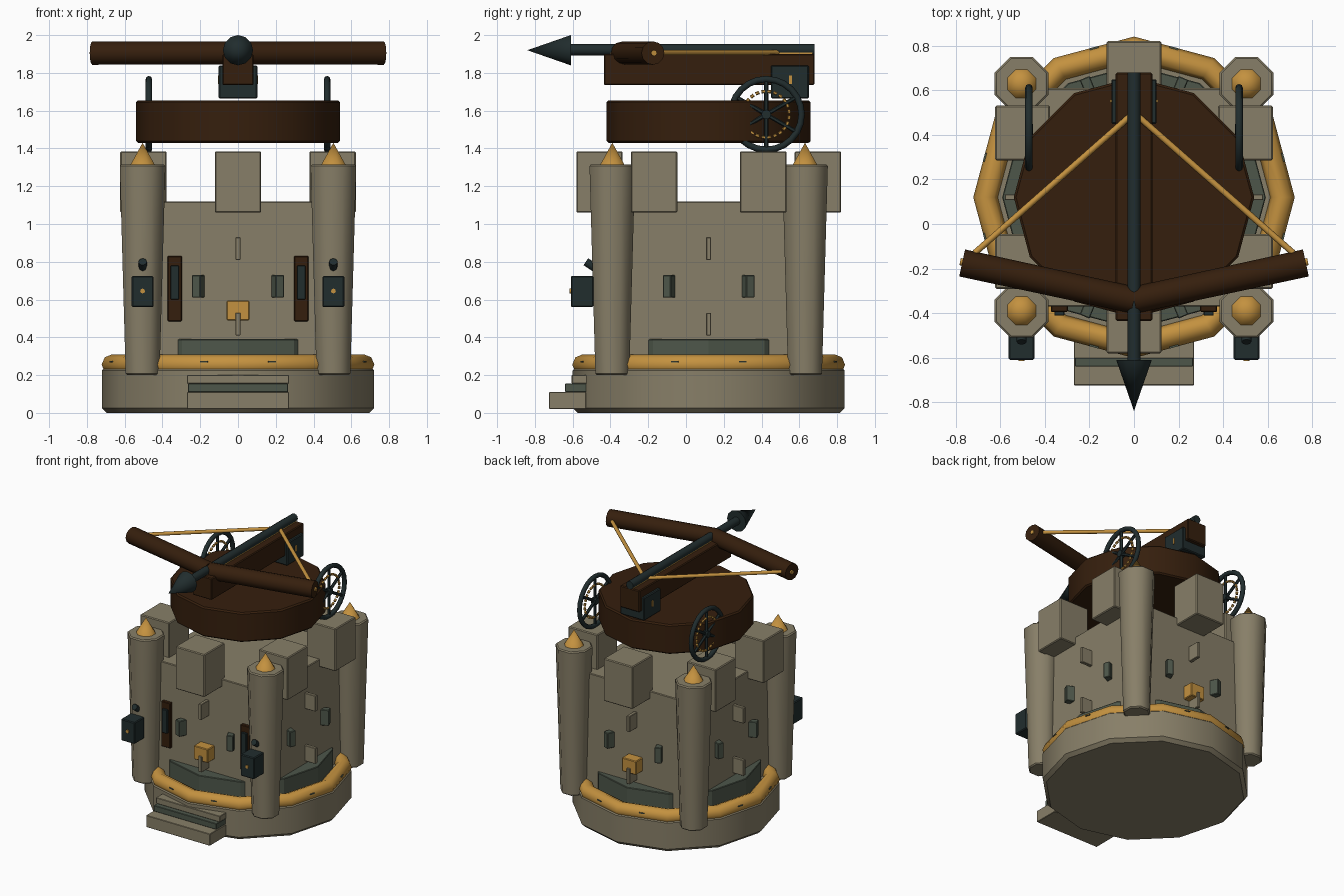
import bpy, bmesh, math
from mathutils import Vector, Matrix

if "Cube" in bpy.data.objects:
    bpy.data.objects.remove(bpy.data.objects["Cube"])

CY = 0.12  # tower axis in y


def material(name, r, g, b):
    m = bpy.data.materials.new(name)
    m.diffuse_color = (r, g, b, 1)
    m.use_nodes = True
    m.node_tree.nodes["Principled BSDF"].inputs["Base Color"].default_value = m.diffuse_color
    return m


STONE = material("stone", 0.245, 0.212, 0.138)
SLATE = material("slate", 0.075, 0.094, 0.068)
WOOD = material("dark wood", 0.036, 0.0135, 0.004)
GOLD = material("gold", 0.55, 0.285, 0.05)
IRON = material("iron", 0.015, 0.026, 0.027)


def finish(bm, name, mat, smooth=0, bevel=0):
    bmesh.ops.recalc_face_normals(bm, faces=bm.faces)
    me = bpy.data.meshes.new(name)
    bm.to_mesh(me)
    bm.free()
    me.materials.append(mat)
    ob = bpy.data.objects.new(name, me)
    bpy.context.collection.objects.link(ob)
    if smooth:
        bpy.ops.object.select_all(action='DESELECT')
        ob.select_set(True)
        bpy.context.view_layer.objects.active = ob
        bpy.ops.object.shade_smooth_by_angle(angle=math.radians(smooth))
    if bevel:
        mod = ob.modifiers.new("bevel", 'BEVEL')
        mod.width = bevel
        mod.segments = 1
        mod.limit_method = 'ANGLE'
        mod.angle_limit = math.radians(60)
    return ob


def box(name, mat, x, y, z, bevel=0.006, turn=None):
    """Box from (min, max) pairs; turn spins it about the tower axis."""
    bm = bmesh.new()
    bmesh.ops.create_cube(bm, size=1)
    for v in bm.verts:
        v.co = [a + (b - a) * (c + 0.5) for (a, b), c in zip((x, y, z), v.co)]
    if turn is not None:
        bmesh.ops.rotate(bm, verts=bm.verts, cent=(0, CY, 0),
                         matrix=Matrix.Rotation(turn, 3, 'Z'))
    return finish(bm, name, mat, 0, bevel)


def rod(name, mat, p0, p1, r0, r1, sides=12, spin=0, smooth=50, bevel=0):
    p0, p1 = Vector(p0), Vector(p1)
    d = p1 - p0
    bm = bmesh.new()
    bmesh.ops.create_cone(bm, cap_ends=True, segments=sides, radius1=r0,
                          radius2=r1, depth=d.length)
    m = (Matrix.Translation((p0 + p1) / 2) @ d.to_track_quat('Z', 'Y').to_matrix().to_4x4()
         @ Matrix.Rotation(spin, 4, 'Z'))
    bmesh.ops.transform(bm, verts=bm.verts, matrix=m)
    return finish(bm, name, mat, smooth, bevel)


def ring(name, mat, centre, major, minor, seg, sides, axis='Z', smooth=50):
    bm = bmesh.new()
    loops = []
    for i in range(seg):
        a = 2 * math.pi * i / seg
        loop = []
        for j in range(sides):
            b = 2 * math.pi * j / sides
            r, h = major + minor * math.cos(b), minor * math.sin(b)
            co = (r * math.cos(a), r * math.sin(a), h)
            if axis == 'X':
                co = (co[2], co[0], co[1])
            loop.append(bm.verts.new(Vector(centre) + Vector(co)))
        loops.append(loop)
    for i in range(seg):
        p, q = loops[i], loops[(i + 1) % seg]
        for j in range(sides):
            k = (j + 1) % sides
            bm.faces.new((p[j], q[j], q[k], p[k]))
    return finish(bm, name, mat, smooth)


# Base, gold moulding, round skirt and square wall rising through it
rod("base", STONE, (0, CY, 0), (0, CY, 0.25), 0.72, 0.72, 12, bevel=0.025)
ring("base_moulding", GOLD, (0, CY, 0.255), 0.667, 0.055, 12, 8)
rod("wall_skirt", SLATE, (0, CY, 0.2), (0, CY, 0.39), 0.592, 0.592, 12, smooth=0, bevel=0.004)
box("wall", STONE, (-0.49, 0.49), (CY - 0.49, CY + 0.49), (0.2, 1.12), 0.005)

# Thin slate marks on the moulding
for i in range(12):
    box("moulding_mark", SLATE, (-0.02, 0.02), (CY - 0.698, CY - 0.67), (0.268, 0.274), 0,
        math.radians(15 + 30 * i))

# Stone fins on the four sides
for i in range(4):
    for z in (0.41, 0.81):
        box("wall_fin", STONE, (-0.013, 0.013), (CY - 0.58, CY - 0.47), (z, z + 0.12), 0.003,
            i * math.pi / 2)

# Small windows and merlons
for i in range(8):
    box("window", SLATE, (-0.024, 0.024), (CY - 0.58, CY - 0.49), (0.61, 0.73), 0.004,
        math.radians(22.5 + 45 * i))
for i in range(6):
    a = math.radians(30 + 60 * i)
    x, y = 0.578 * math.cos(a), CY + 0.578 * math.sin(a)
    box("merlon", STONE, (x - 0.123, x + 0.123), (y - 0.123, y + 0.123), (1.06, 1.385))

# Gold blocks, front and back
for t in (0, math.pi):
    box("gold_block", GOLD, (-0.06, 0.06), (CY - 0.57, CY - 0.47), (0.49, 0.595), 0.005, t)

# Corner turrets with gold spires
for sx in (-1, 1):
    for sy in (-1, 1):
        x, y = 0.505 * sx, CY + 0.51 * sy
        rod("turret", STONE, (x, y, 0.2), (x, y, 1.315), 0.097, 0.131, 8, math.pi / 8,
            bevel=0.008)
        rod("turret_spire", GOLD, (x, y, 1.31), (x, y, 1.43), 0.072, 0.0, 8, math.pi / 8)

# Entrance steps
box("lower_step", STONE, (-0.27, 0.27), (-0.725, -0.53), (0.02, 0.11), 0.003)
box("middle_step", SLATE, (-0.265, 0.265), (-0.64, -0.5), (0.11, 0.155), 0.003)
box("upper_step", STONE, (-0.27, 0.27), (-0.605, -0.5), (0.155, 0.2), 0.003)

for s in (-1, 1):
    # Lanterns on the front turrets
    x = 0.505 * s
    box("lantern", IRON, (x - 0.058, x + 0.058), (-0.61, -0.49), (0.56, 0.725))
    rod("lantern_light", GOLD, (x, -0.616, 0.645), (x, -0.6, 0.645), 0.013, 0.013, 8)
    rod("lantern_hook", IRON, (x, -0.47, 0.76), (x, -0.53, 0.80), 0.022, 0.022, 8)
    # Front shutters
    x = 0.335 * s
    box("shutter", WOOD, (x - 0.038, x + 0.038), (-0.395, -0.35), (0.485, 0.83), 0.004)
    box("shutter_panel", IRON, (x - 0.022, x + 0.022), (-0.412, -0.38), (0.6, 0.78), 0.003)
    # Winding wheels with gold teeth
    x = 0.472 * s
    c = Vector((x, 0.425, 1.58))
    ring("wheel_rim", IRON, c, 0.187, 0.017, 24, 8, 'X')
    for k in range(24):
        a = 2 * math.pi * (k + 0.5) / 24
        p = c + Vector((0, math.cos(a), math.sin(a))) * 0.122
        t = Vector((0, -math.sin(a), math.cos(a))) * 0.01
        rod("wheel_tooth", GOLD, p - t, p + t, 0.009, 0.009, 6)
    for k in range(3):
        a = math.pi / 2 + k * math.pi / 3
        d = Vector((0, math.cos(a), math.sin(a))) * 0.185
        rod("wheel_spoke", IRON, c - d, c + d, 0.011, 0.011, 6)
    rod("wheel_hub", IRON, c - Vector((0.018, 0, 0)), c + Vector((0.018, 0, 0)), 0.025, 0.025, 12)
    # Bow limbs, tips and string
    rod("bow_limb", WOOD, (0, -0.342, 1.905), (0.772 * s, -0.175, 1.905), 0.06, 0.062, 12)
    rod("limb_tip", GOLD, (0.765 * s, -0.172, 1.905), (0.781 * s, -0.169, 1.905), 0.016, 0.016, 8)
    rod("bow_string", GOLD, (0.715 * s, -0.13, 1.908), (0, 0.5, 1.908), 0.014, 0.014, 8)

# Turntable, stock with gold channel, trigger housing
rod("turntable", WOOD, (0, CY, 1.43), (0, CY, 1.655), 0.54, 0.54, 12, bevel=0.01)
box("stock", WOOD, (-0.082, 0.082), (-0.435, 0.68), (1.735, 1.9))
box("stock_channel", GOLD, (-0.026, 0.026), (-0.4, 0.67), (1.895, 1.91), 0)
box("trigger_housing", IRON, (-0.102, 0.102), (0.45, 0.65), (1.665, 1.84))
for s in (-1, 1):
    box("housing_pin", GOLD, (s * 0.103 - 0.004, s * 0.103 + 0.004), (0.545, 0.56), (1.74, 1.785), 0)

# Giant bolt
rod("bolt_shaft", IRON, (0, 0.68, 1.922), (0, -0.63, 1.922), 0.03, 0.03, 12)
rod("bolt_head", IRON, (0, -0.61, 1.92), (0, -0.84, 1.92), 0.08, 0.0, 12)
